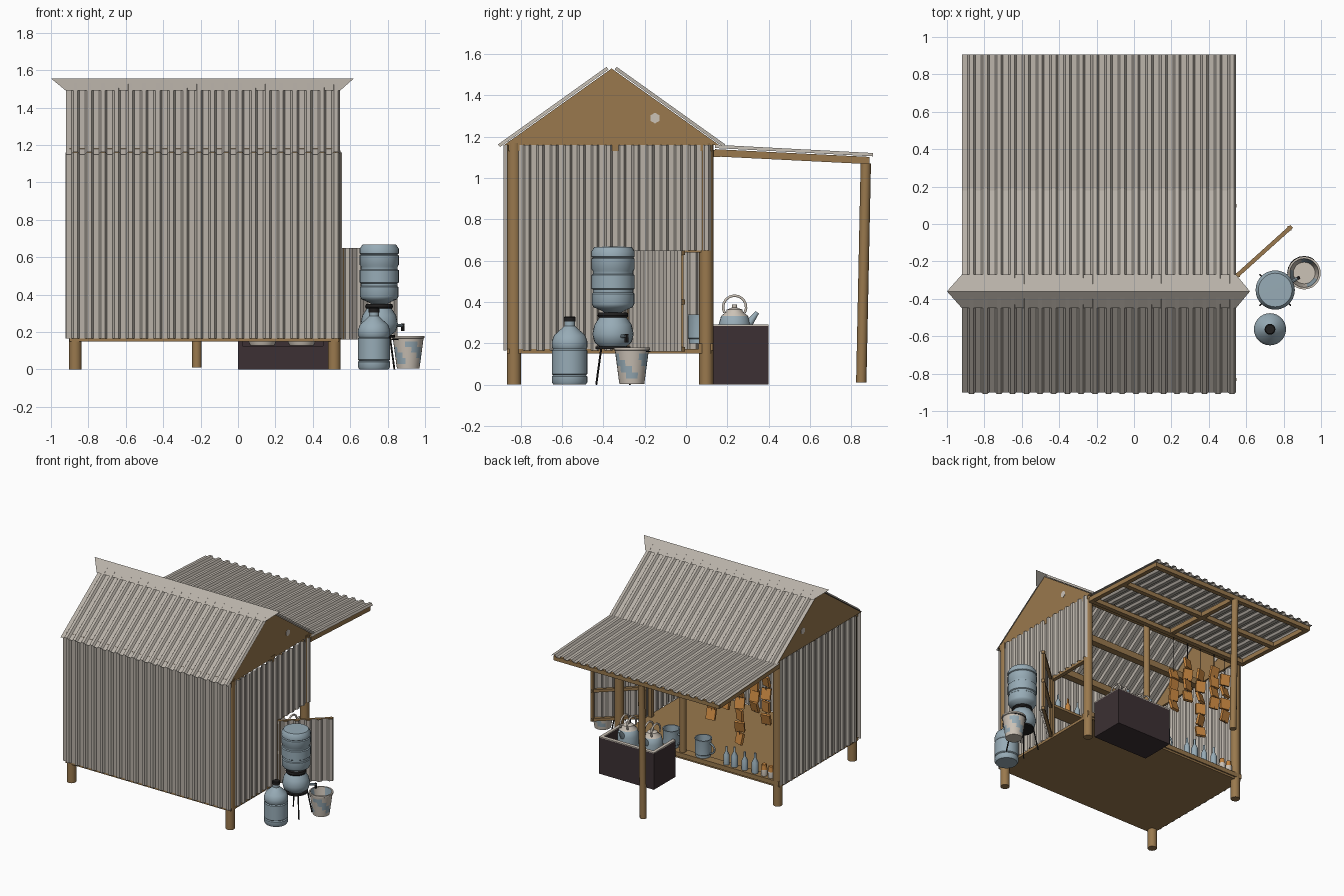
import bpy, bmesh, math
from mathutils import Vector as V, Matrix

if "Cube" in bpy.data.objects:
    bpy.data.objects.remove(bpy.data.objects["Cube"])

def mat(name, r, g, b):
    m = bpy.data.materials.new(name)
    m.diffuse_color = (r, g, b, 1)
    m.use_nodes = True
    m.node_tree.nodes["Principled BSDF"].inputs["Base Color"].default_value = m.diffuse_color
    return m

SHEET = mat("grey_sheet_metal", .48, .44, .39)
WOOD = mat("brown_wood", .32, .19, .075)
BLUE = mat("dusty_blue", .31, .41, .47)
CREAM = mat("cream_enamel", .60, .54, .47)
DARK = mat("charcoal", .045, .03, .033)
BLACK = mat("black_metal", .015, .014, .014)
ORANGE = mat("dried_orange", .55, .23, .05)

def finish(name, bm, *mats, smooth=False, recalc=True):
    if recalc:
        bmesh.ops.recalc_face_normals(bm, faces=bm.faces)
    me = bpy.data.meshes.new(name)
    bm.to_mesh(me)
    bm.free()
    ob = bpy.data.objects.new(name, me)
    bpy.context.collection.objects.link(ob)
    for m in mats:
        me.materials.append(m)
    if smooth:
        bpy.ops.object.select_all(action='DESELECT')
        ob.select_set(True)
        bpy.context.view_layer.objects.active = ob
        bpy.ops.object.shade_smooth_by_angle(angle=math.radians(40))
    return ob

def box(name, lo, hi, m, rot=None):
    lo, hi = V(lo), V(hi)
    bm = bmesh.new()
    bmesh.ops.create_cube(bm, size=1)
    M = Matrix.Translation((lo + hi) / 2) @ (rot or Matrix()) @ Matrix.Diagonal((*(hi - lo), 1))
    bm.transform(M)
    return finish(name, bm, m)

def bar(name, a, b, w, h, m):
    """Square bar from a to b."""
    a, b = V(a), V(b)
    d = b - a
    bm = bmesh.new()
    bmesh.ops.create_cube(bm, size=1)
    bm.transform(Matrix.Translation((a + b) / 2) @ d.to_track_quat('Z', 'Y').to_matrix().to_4x4()
                 @ Matrix.Diagonal((w, h, d.length, 1)))
    return finish(name, bm, m)

def rod(name, a, b, r, m, r2=None, seg=12):
    a, b = V(a), V(b)
    d = b - a
    bm = bmesh.new()
    bmesh.ops.create_cone(bm, cap_ends=True, segments=seg, radius1=r,
                          radius2=r if r2 is None else r2, depth=d.length)
    bm.transform(Matrix.Translation((a + b) / 2) @ d.to_track_quat('Z', 'Y').to_matrix().to_4x4())
    return finish(name, bm, m, smooth=seg > 6)

def lathe(name, prof, loc, *mats, seg=24, rule=None):
    """Spin (radius, height) points round a vertical axis."""
    bm = bmesh.new()
    vs = [bm.verts.new((r, 0, z)) for r, z in prof]
    es = [bm.edges.new(p) for p in zip(vs, vs[1:])]
    bmesh.ops.spin(bm, geom=vs + es, cent=(0, 0, 0), axis=(0, 0, 1), angle=2 * math.pi, steps=seg)
    bmesh.ops.remove_doubles(bm, verts=bm.verts, dist=.0005)
    if rule:
        for f in bm.faces:
            f.material_index = rule(f.calc_center_median())
    bm.transform(Matrix.Translation(loc))
    return finish(name, bm, *mats, smooth=True)

def sheet(name, o, across, down, waves, amp=.016):
    """Corrugated sheet: trapezoid ribs running along 'down'."""
    o, across, down = V(o), V(across), V(down)
    n = across.cross(down).normalized() * amp
    bm = bmesh.new()
    rows = []
    for i in range(waves):
        for t, h in ((0, 0), (.4, 0), (.55, 1), (.85, 1)):
            p = o + across * ((i + t) / waves) + n * h
            rows.append((bm.verts.new(p), bm.verts.new(p + down)))
    rows.append((bm.verts.new(o + across), bm.verts.new(o + across + down)))
    for a, b in zip(rows, rows[1:]):
        bm.faces.new((a[0], b[0], b[1], a[1]))
    return finish(name, bm, SHEET, recalc=False)

def arc(name, c, r, axis, m, t=.007, a0=0, a1=math.pi, up=(0, 0, 1)):
    """Round wire arc in the plane of 'axis' and 'up'."""
    cu = bpy.data.curves.new(name, 'CURVE')
    cu.dimensions = '3D'
    cu.bevel_depth, cu.bevel_resolution = t, 1
    s = cu.splines.new('POLY')
    s.points.add(10)
    for i, p in enumerate(s.points):
        a = a0 + (a1 - a0) * i / 10
        p.co = (*(V(c) + V(axis) * r * math.cos(a) + V(up) * r * math.sin(a)), 1)
    cu.materials.append(m)
    ob = bpy.data.objects.new(name, cu)
    bpy.context.collection.objects.link(ob)

# Roof sheets and flared ridge cap
X0, X1 = -.92, .545
W = X1 - X0
sheet("front_roof", (X0, -.90, 1.15), (W, 0, 0), (0, .525, .375), 20)
sheet("back_roof", (X0, .18, 1.15), (W, 0, 0), (0, -.525, .375), 20, -.016)
sheet("porch_roof", (X0, .905, 1.105), (W, 0, 0), (0, -.765, .04), 20, -.016)
bm = bmesh.new()
ridge = [bm.verts.new((x, -.36, 1.556)) for x in (-1, .62)]
for y in (-.45, -.27):
    lo = [bm.verts.new((x, y, 1.49)) for x in (X0, X1)]
    bm.faces.new((ridge[0], ridge[1], lo[1], lo[0]))
finish("ridge_cap", bm, SHEET)

# Walls
sheet("front_wall", (X0, -.868, .165), (W, 0, 0), (0, 0, .995), 20)
sheet("left_wall", (-.905, .12, .165), (0, -.94, 0), (0, 0, .995), 13, .016)
sheet("right_wall", (.54, -.815, .165), (0, .525, 0), (0, 0, .995), 8)
sheet("right_wall_over_door", (.54, -.29, .65), (0, .41, 0), (0, 0, .51), 6)

# Gables with round vents
for side, x in (("right", .53), ("left", -.905)):
    bm = bmesh.new()
    f = bm.faces.new([bm.verts.new((x - .01, y, z)) for y, z in ((-.88, 1.16), (.16, 1.16), (-.36, 1.53))])
    r = bmesh.ops.extrude_face_region(bm, geom=[f])
    bmesh.ops.translate(bm, vec=(.02, 0, 0), verts=[v for v in r["geom"] if isinstance(v, bmesh.types.BMVert)])
    finish(side + "_gable", bm, WOOD)
    rod(side + "_gable_vent", (x - .013, -.15, 1.29), (x + .013, -.15, 1.29), .026, CREAM, seg=6)

# Floor, posts and beams
box("floor", (-.90, -.865, .15), (.54, .12, .172), WOOD)
box("counter_sill", (-.90, .06, .165), (.54, .13, .2), WOOD)
for x in (-.87, .515):
    for y in (-.832, .098):
        rod("corner_post", (x, y, 0), (x, y, 1.17), .034, WOOD)
rod("middle_post", (-.04, .095, .17), (-.04, .095, 1.15), .024, WOOD)
rod("porch_post", (-.22, .848, .01), (-.22, .87, 1.07), .025, WOOD)
for y in (-.832, -.34, .098):
    box("roof_beam", (-.90, y - .027, 1.13), (.543, y + .027, 1.18), WOOD)
for x in (-.895, -.22, .52):
    bar("porch_rafter", (x, .14, 1.122), (x, .88, 1.085), .035, .035, WOOD)
for y, z in ((.15, 1.12), (.50, 1.104), (.87, 1.085)):
    box("porch_crossbar", (-.91, y - .018, z - .018), (.535, y + .018, z + .016), WOOD)

# Open side door with wooden frame
box("door_lintel", (.505, -.30, .64), (.535, .10, .67), WOOD)
box("door_jamb", (.505, -.32, .17), (.535, -.29, .67), WOOD)
h, d = V((.55, -.29, 0)), V((.30, .27, 0))
n = V((.669, -.743, 0))
sheet("door_sheet", h + V((0, 0, .16)) + n * .002, d, (0, 0, .49), 5)
e = d.normalized() * .015
b = -n * .010
for p in (h + e, h + d - e):
    bar("door_stile", p + b + V((0, 0, .16)), p + b + V((0, 0, .65)), .022, .022, WOOD)
for z in (.172, .40, .638):
    bar("door_rail", h + b + V((0, 0, z)), h + d + b + V((0, 0, z)), .022, .022, WOOD)

# Inner wall shelf with bottles
def bottle(x, y, z, s, m):
    lathe("small_bottle", [(0, 0), (.022 * s, 0), (.022 * s, .075 * s), (.008 * s, .105 * s),
                           (.008 * s, .14 * s), (0, .14 * s)], (x, y, z), m, seg=10)

box("wall_shelf", (-.28, -.86, .77), (.18, -.74, .79), WOOD)
for i in range(5):
    bottle(-.22 + .09 * i, -.79, .79, .9, (ORANGE, BLUE)[i % 2])

# Goods on the counter sill
for x, s in ((-.42, 1), (-.49, 1.1), (-.58, 1), (-.67, 1.1)):
    bottle(x, .095, .2, s, BLUE)
for x in (-.75, -.81):
    lathe("jar", [(0, 0), (.022, 0), (.025, .05), (.018, .07), (.018, .09), (0, .09)], (x, .095, .2),
          CREAM, ORANGE, seg=10, rule=lambda c: int(c.z > .055))
for x in (-.20, .08):
    lathe("large_mug", [(0, 0), (.055, 0), (.055, .02), (.06, .025), (.06, .12), (.063, .14),
                        (.055, .14), (.05, .02), (0, .02)], (x, .07, .2), BLUE)
    arc("mug_handle", (x - .058, .07, .27), .04, (0, 0, 1), BLUE, up=(-1, 0, 0))

# Strings of drying orange slices
for k, (x, top, low) in enumerate(((-.29, .86, .52), (-.42, 1.0, .64), (-.54, .95, .39),
                                   (-.67, 1.02, .68), (-.77, 1.0, .60))):
    rod("hanging_string", (x, .10, 1.13), (x, .10, low), .003, BLACK, seg=5)
    cnt = round((top - low) / .09)
    for i in range(cnt):
        z = top - (top - low) * (i + .5) / cnt
        box("dried_slice", (x - .036, .09, z - .042), (x + .036, .11, z + .042), ORANGE,
            Matrix.Rotation(.35 * math.sin(3 * i + k), 4, 'Z') @ Matrix.Rotation(.3 * math.cos(2 * i + k), 4, 'X'))

# Fire box with pale rim, lower on the hut side
box("stove_base", (0, .13, 0), (.48, .40, .125), DARK)
box("stove_back", (0, .375, .12), (.48, .40, .285), DARK)
box("stove_back_rim", (0, .372, .283), (.48, .40, .292), CREAM)
for x in (0, .455):
    box("stove_side", (x, .13, .12), (x + .025, .40, .285), DARK)
    box("stove_side_rim", (x, .13, .283), (x + .025, .40, .292), CREAM)

# Kettles
for x in (.13, .34):
    y = .235
    lathe("kettle_body", [(0, 0), (.065, 0), (.078, .03), (.078, .16), (.065, .205), (.04, .225),
                          (.038, .235), (.012, .245), (.012, .26), (0, .26)], (x, y, .128), CREAM, BLUE,
          rule=lambda c: int(.07 < c.z < .19))
    rod("kettle_spout", (x, y + .065, .29), (x, y + .11, .35), .02, BLUE, .01)
    for dx in (-.03, .03):
        arc("kettle_handle", (x + dx, y, .375), .056, (0, 1, 0), CREAM, a0=-.5, a1=math.pi + .5)

# Water dispenser on a stand
c = (.755, -.353, 0)
lathe("dispenser_jug", [(0, .345), (.035, .345), (.06, .36), (.095, .375), (.103, .39), (.103, .44), (.098, .445),
                        (.098, .46), (.105, .465), (.105, .53), (.098, .535), (.098, .55), (.105, .56),
                        (.105, .61), (.098, .615), (.105, .62), (.105, .645), (.09, .667), (0, .668)], c, BLUE, seg=28)
lathe("dispenser_collar", [(0, .325), (.07, .325), (.075, .335), (.07, .35), (0, .35)], c, BLACK)
lathe("dispenser_bowl", [(0, .18), (.06, .18), (.09, .205), (.1, .245), (.09, .29), (.065, .328), (0, .328)], c, BLUE)
rod("stand_ring", (c[0], c[1], .172), (c[0], c[1], .184), .085, BLACK, seg=20)
for i in range(4):
    a = math.pi / 4 + i * math.pi / 2
    u = V((math.cos(a), math.sin(a), 0))
    rod("stand_leg", V(c) + u * .115, V(c) + u * .08 + V((0, 0, .18)), .005, BLACK, seg=6)
rod("tap_pipe", (.83, -.315, .235), (.885, -.285, .235), .009, BLUE, seg=8)
rod("tap_nozzle", (.88, -.288, .245), (.88, -.288, .205), .009, BLACK, seg=8)

# Spare water jug
lathe("spare_jug", [(0, 0), (.078, 0), (.086, .012), (.086, .04), (.08, .046), (.086, .052), (.086, .165), (.08, .172),
                    (.086, .18), (.086, .21), (.075, .24), (.035, .275), (.026, .285), (.026, .31), (0, .31)],
      (.727, -.563, 0), BLUE, seg=28)
lathe("jug_cap", [(.029, .305), (.029, .325), (.024, .33), (0, .33)], (.727, -.563, 0), BLACK, seg=16)

# Painted bucket
lathe("bucket", [(0, .004), (.06, .004), (.064, .03), (.068, .06), (.072, .09), (.076, .12), (.08, .15), (.082, .165),
                 (.088, .168), (.088, .18), (.077, .18), (.058, .02), (0, .02)], (.91, -.262, 0), CREAM, BLUE, seg=28,
      rule=lambda p: int(.03 < p.z < .15 and math.sin(3 * math.atan2(p.y, p.x) + 40 * p.z) > .25))
arc("bucket_handle", (.91, -.262, .16), .088, (.6, .8, 0), BLACK, .003, math.pi, 2 * math.pi, (.8, -.6, -.0))
